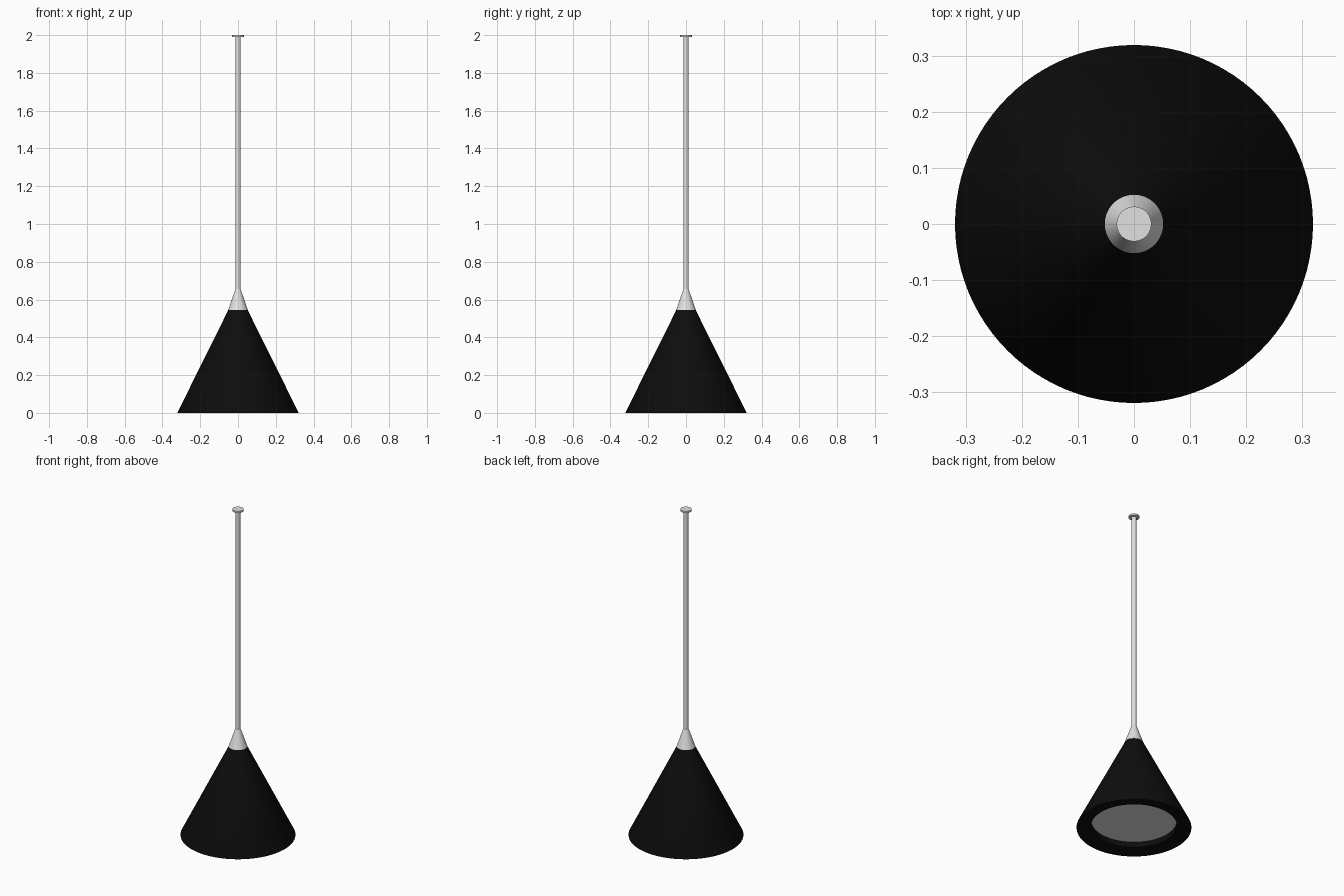
import bpy
import bmesh
import math

cube = bpy.data.objects.get("Cube")
if cube:
    bpy.data.objects.remove(cube, do_unlink=True)


def material(name, rgb):
    m = bpy.data.materials.new(name)
    m.use_nodes = True
    m.diffuse_color = (*rgb, 1)
    m.node_tree.nodes["Principled BSDF"].inputs["Base Color"].default_value = (*rgb, 1)
    return m


black = material("matte black", (0.004, 0.004, 0.004))
metal = material("pale metal", (0.75, 0.75, 0.75))
glow = material("diffuser white", (0.75, 0.75, 0.75))


def lathe(name, profile, mat, sides=64):
    """Spin a (radius, height) profile about z."""
    bm = bmesh.new()
    verts = [bm.verts.new((r, 0, z)) for r, z in profile]
    edges = [bm.edges.new(pair) for pair in zip(verts, verts[1:])]
    bmesh.ops.spin(bm, geom=verts + edges, cent=(0, 0, 0), axis=(0, 0, 1),
                   angle=math.tau, steps=sides, use_duplicate=False)
    bmesh.ops.remove_doubles(bm, verts=bm.verts, dist=0.0001)
    bmesh.ops.recalc_face_normals(bm, faces=bm.faces)
    mesh = bpy.data.meshes.new(name)
    bm.to_mesh(mesh)
    bm.free()
    mesh.materials.append(mat)
    obj = bpy.data.objects.new(name, mesh)
    bpy.context.collection.objects.link(obj)
    bpy.ops.object.select_all(action="DESELECT")
    obj.select_set(True)
    bpy.context.view_layer.objects.active = obj
    bpy.ops.object.shade_smooth_by_angle(angle=math.radians(30))
    return obj


# Conical shade with a stepped rim and a recess underneath
lathe("shade", [(0, 0.545), (0.051, 0.545), (0.319, 0.005), (0.319, 0),
                (0.312, 0), (0.265, 0.013), (0.238, 0.013), (0.238, 0.05),
                (0, 0.05)], black, 96)

# Light diffuser set inside the recess
lathe("diffuser", [(0, 0.049), (0.2375, 0.049), (0.2375, 0.045), (0, 0.045)], glow, 96)

# Tapered collar between shade and stem
lathe("collar", [(0, 0.545), (0.052, 0.545), (0.014, 0.655), (0, 0.655)], metal)

# Long stem
lathe("stem", [(0, 0.65), (0.0135, 0.65), (0.0135, 1.992), (0, 1.992)], metal, 32)

# Ceiling plate
lathe("ceiling_plate", [(0, 1.99), (0.031, 1.99), (0.031, 2), (0, 2)], metal)
